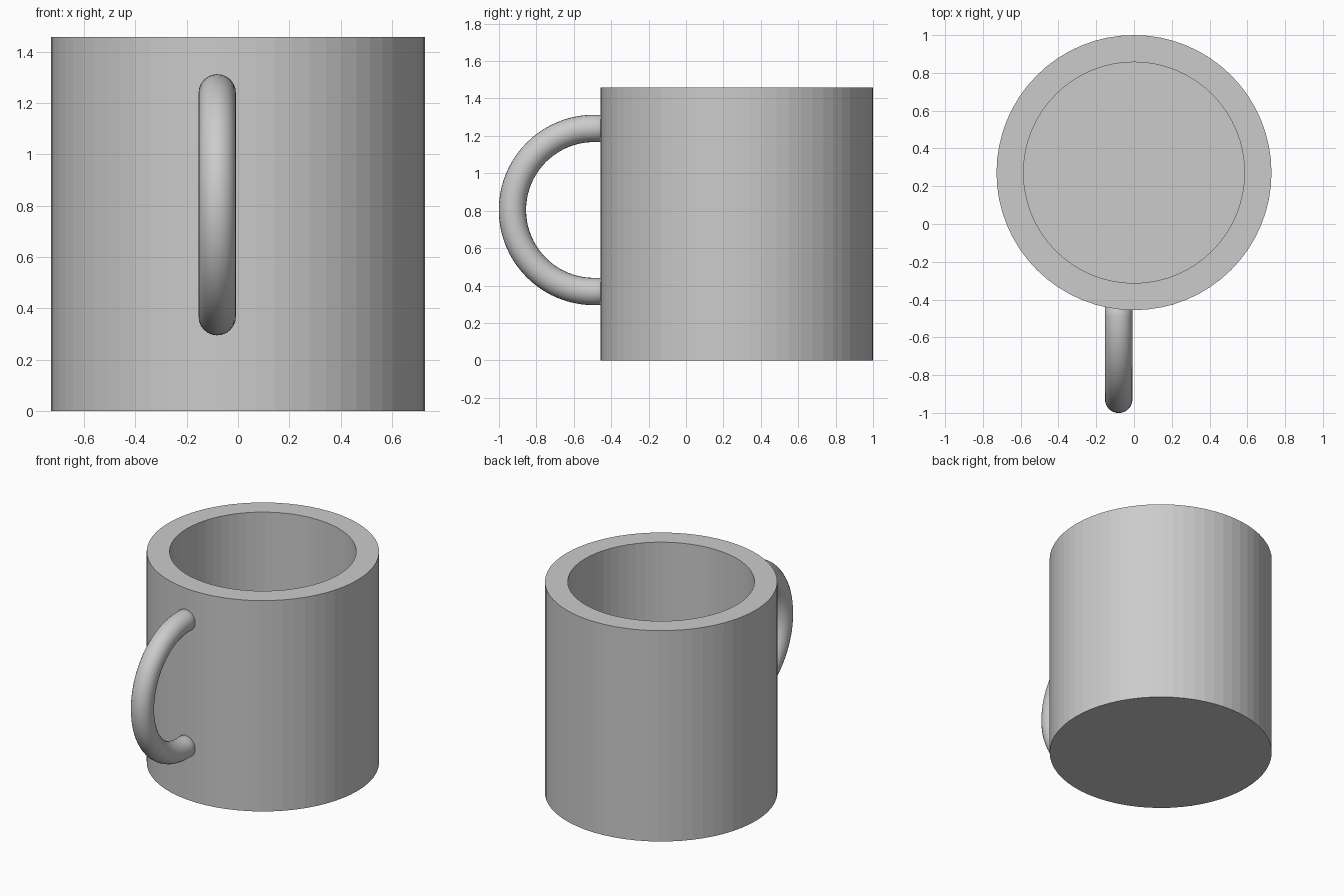
import bpy, bmesh
from math import sin, cos, pi

cube = bpy.data.objects.get("Cube")
if cube:
    bpy.data.objects.remove(cube, do_unlink=True)

# Plain grey glaze
GREY = (0.6, 0.6, 0.6, 1.0)
grey = bpy.data.materials.new("grey_ceramic")
grey.use_nodes = True
grey.diffuse_color = GREY
grey.node_tree.nodes["Principled BSDF"].inputs["Base Color"].default_value = GREY

SIDES = 64
CUP_Y, HEIGHT, OUTER, INNER, FLOOR = 0.272, 1.458, 0.728, 0.585, 0.145
HANDLE_X, HANDLE_Y, HANDLE_Z = -0.081, -0.492, 0.804
BEND, TUBE, ROOT_Y = 0.436, 0.073, -0.39


def add_object(name, bm, smooth):
    bmesh.ops.recalc_face_normals(bm, faces=bm.faces)
    for face in bm.faces:
        face.smooth = smooth
    mesh = bpy.data.meshes.new(name)
    bm.to_mesh(mesh)
    bm.free()
    mesh.materials.append(grey)
    obj = bpy.data.objects.new(name, mesh)
    bpy.context.collection.objects.link(obj)
    return obj


def bridge(bm, a, b):
    for i in range(len(a)):
        j = (i + 1) % len(a)
        bm.faces.new((a[i], a[j], b[j], b[i]))


# Cup body: outer wall, rim, inner wall and floor
bm = bmesh.new()
profile = [(OUTER, 0), (OUTER, HEIGHT), (INNER, HEIGHT), (INNER, FLOOR)]
rings = [[bm.verts.new((r * cos(2 * pi * i / SIDES), r * sin(2 * pi * i / SIDES), z))
          for i in range(SIDES)] for r, z in profile]
for lower, upper in zip(rings, rings[1:]):
    bridge(bm, lower, upper)
bm.faces.new(rings[0])
bm.faces.new(rings[-1])
cup = add_object("cup_body", bm, False)
cup.location.y = CUP_Y

# Handle: half ring whose straight ends sink into the wall
STEPS, TUBE_SIDES = 40, 24
path = [(HANDLE_Y, pi / 2 + pi * s / STEPS) for s in range(STEPS + 1)]
path = [(ROOT_Y, pi / 2)] + path + [(ROOT_Y, 3 * pi / 2)]
bm = bmesh.new()
rings = []
for y, angle in path:
    ring = []
    for i in range(TUBE_SIDES):
        t = 2 * pi * i / TUBE_SIDES
        r = BEND + TUBE * cos(t)
        ring.append(bm.verts.new((TUBE * sin(t), y + r * cos(angle), r * sin(angle))))
    rings.append(ring)
for a, b in zip(rings, rings[1:]):
    bridge(bm, a, b)
bm.faces.new(rings[0])
bm.faces.new(rings[-1])
handle = add_object("handle", bm, True)
handle.location = (HANDLE_X, 0, HANDLE_Z)
